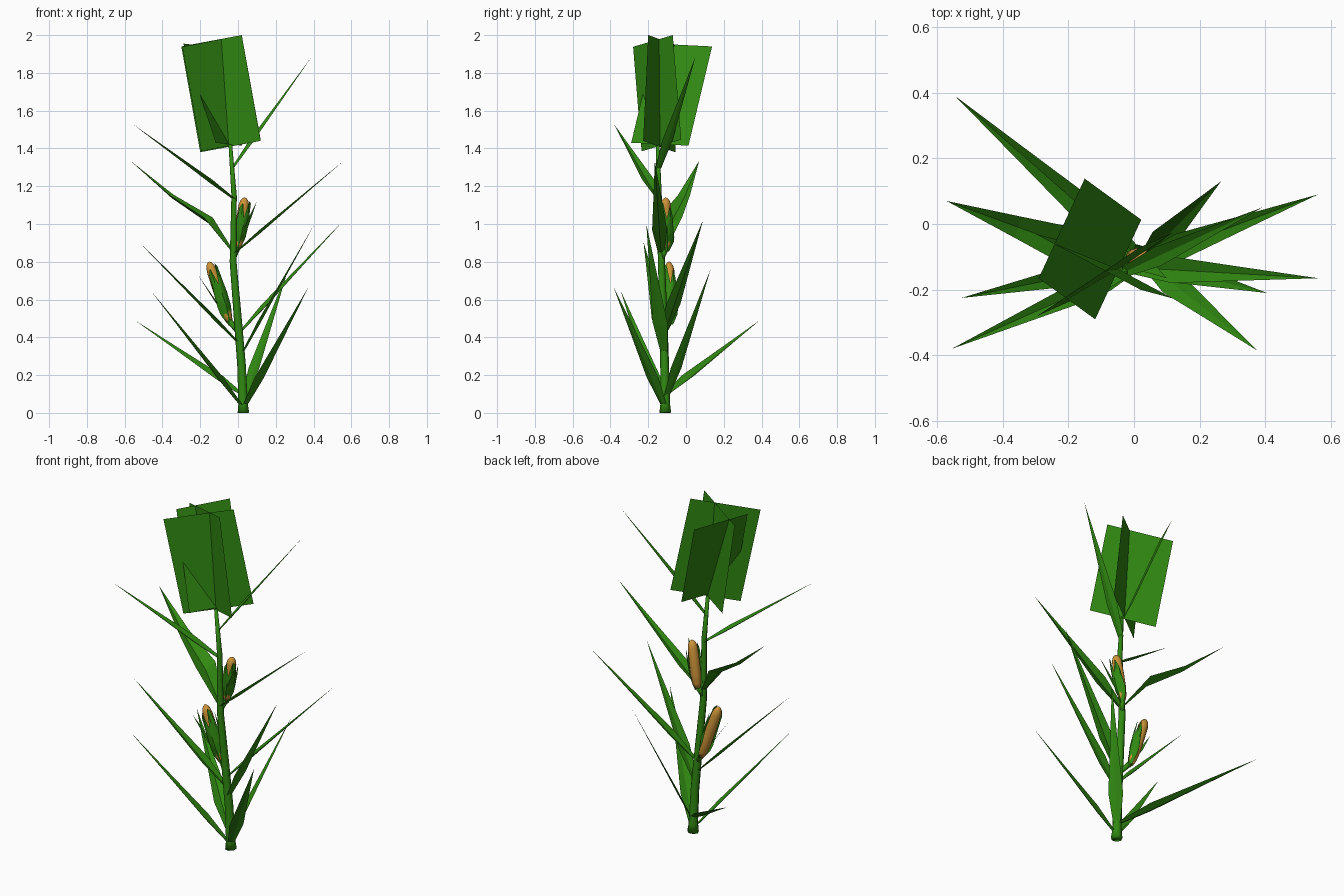
import bpy, bmesh, math
from mathutils import Vector as V

if "Cube" in bpy.data.objects:
    bpy.data.objects.remove(bpy.data.objects["Cube"])


def material(name, rgb):
    m = bpy.data.materials.new(name)
    m.diffuse_color = (*rgb, 1)
    m.use_nodes = True
    m.node_tree.nodes["Principled BSDF"].inputs["Base Color"].default_value = m.diffuse_color
    return m


GREEN = material("leaf_green", (0.030, 0.250, 0.006))
GOLD = material("corn_gold", (0.62, 0.30, 0.04))


def make(name, verts, faces, mat, smooth=False):
    me = bpy.data.meshes.new(name)
    me.from_pydata([tuple(v) for v in verts], [], faces)
    bm = bmesh.new()
    bm.from_mesh(me)
    bmesh.ops.recalc_face_normals(bm, faces=bm.faces)
    bm.to_mesh(me)
    bm.free()
    ob = bpy.data.objects.new(name, me)
    bpy.context.collection.objects.link(ob)
    me.materials.append(mat)
    if smooth:
        me.polygons.foreach_set("use_smooth", [True] * len(me.polygons))
    return ob


def tube(name, pts, radii, sides, mat, smooth):
    """Capped tube whose rings are perpendicular to the overall axis."""
    axis = (pts[-1] - pts[0]).normalized()
    u = axis.cross(V((0, 1, 0))).normalized()
    w = axis.cross(u)
    verts, faces = [], []
    for p, r in zip(pts, radii):
        for k in range(sides):
            a = 2 * math.pi * k / sides
            verts.append(p + (u * math.cos(a) + w * math.sin(a)) * r)
    for i in range(len(pts) - 1):
        for k in range(sides):
            k2 = (k + 1) % sides
            faces.append((i * sides + k, i * sides + k2,
                          (i + 1) * sides + k2, (i + 1) * sides + k))
    faces += [tuple(range(sides)),
              tuple(range((len(pts) - 1) * sides, len(pts) * sides))]
    return make(name, verts, faces, mat, smooth)


# Stalk: slightly crooked and tapering
STALK = [V(p) for p in ((.03, -.11, 0), (.028, -.11, .05), (.02, -.113, .25),
                        (0, -.12, .5), (-.025, -.13, .8), (-.02, -.143, 1.15),
                        (-.04, -.15, 1.42))]
tube("stalk", STALK, [.032, .026, .024, .022, .019, .015, .01], 7, GREEN, True)


def stalk_at(z):
    for a, b in zip(STALK, STALK[1:]):
        if z <= b.z:
            return a.lerp(b, (z - a.z) / (b.z - a.z))
    return STALK[-1].copy()


# Long pointed leaves: (tip, base height, width, knee lift)
LEAVES = [
    ((-.545, .39, .49), .09, .09, .0),
    ((-.46, -.345, .645), .02, .08, .0),
    ((.375, -.385, .67), .02, .08, .0),
    ((.265, .13, .76), .06, .08, .0),
    ((-.525, -.225, .905), .36, .08, .0),
    ((.405, -.21, 1.0), .30, .08, .0),
    ((.56, .09, 1.02), .42, .08, .0),
    ((-.57, .07, 1.335), .80, .13, .09),
    ((.56, -.165, 1.335), .84, .08, .0),
    ((-.555, -.38, 1.527), 1.13, .07, .0),
    ((.39, .05, 1.885), 1.29, .06, .0),
]
for i, (tip, z, width, lift) in enumerate(LEAVES):
    tip, base = V(tip), stalk_at(z)
    d = tip - base
    side = V((-d.y, d.x, 0)).normalized()
    rows = [(0, .032), (.24, width), (.6, width * .52)]
    verts, faces = [], []
    for t, wd in rows:
        mid = base + d * t + V((0, 0, lift * max(0, 1 - abs(t - .24) / .5)))
        fold = V((0, 0, wd * .12))
        verts += [mid + side * wd / 2 + fold, mid - fold, mid - side * wd / 2 + fold]
    verts.append(tip)
    for r in (0, 3):
        for c in (0, 1):
            faces.append((r + c, r + c + 1, r + c + 4, r + c + 3))
    faces += [(6, 7, 9), (7, 8, 9)]
    make(f"leaf_{i + 1}", verts, faces, GREEN)

# Tassel: three crossing flat cards, each from two top corners and one lower
CARDS = [((.02, -.20, 2.0), (-.30, -.03, 1.94), (-.20, -.057, 1.38)),
         ((.02, -.07, 2.0), (-.295, -.28, 1.938), (-.195, -.235, 1.385)),
         ((-.15, .138, 1.94), (-.29, -.165, 1.955), (-.118, -.29, 1.43))]
for i, card in enumerate(CARDS):
    a, b, c = map(V, card)
    make(f"tassel_card_{i + 1}", [a, b, c, a + c - b], [(0, 1, 2, 3)], GREEN)

# Ears: rounded cob, open husk and a small leaf at the foot of each ear
EARS = [("upper", (-.005, -.10, .87), (.037, -.108, 1.14), (.10, -.165, 1.12)),
        ("lower", (-.045, -.08, .48), (-.155, -.09, .80), (-.215, -.12, .735))]
for name, foot, top, tip in EARS:
    foot, top, tip = V(foot), V(top), V(tip)
    axis = top - foot
    prof = [(0, .016), (.1, .024), (.3, .029), (.6, .029), (.85, .027),
            (.93, .022), (.98, .012), (1, .003)]
    tube(name + "_cob", [foot + axis * t for t, _ in prof],
         [r for _, r in prof], 12, GOLD, True)
    # husk wraps the +x / -y side, jagged on top
    n = axis.normalized()
    u = n.cross(V((0, 1, 0))).cross(n).cross(n).normalized()
    u = u if u.x > 0 else -u
    w = n.cross(u)
    heights = [.35, .8, .9, .62, .95, .9, .6, .85, .7, .3]
    verts, faces = [], []
    for k, h in enumerate(heights):
        a = math.radians(-150 + 26 * k)
        out = u * math.cos(a) + w * math.sin(a)
        for s, r in ((-.06, .014), (.4, .036), (.75, .040), (1, .038)):
            verts.append(foot + axis * (s * h) + out * r)
    for k in range(len(heights) - 1):
        for j in range(3):
            q = k * 4 + j
            faces.append((q, q + 4, q + 5, q + 1))
    make(name + "_husk", verts, faces, GREEN)
    # small leaf
    d = tip - foot
    side = V((-d.y, d.x, 0)).normalized() * .02
    mid = foot + d * .45
    make(name + "_ear_leaf", [foot, mid + side, tip, mid - side], [(0, 1, 2, 3)], GREEN)
    # short stem joining the ear to the stalk
    tube(name + "_ear_stem", [stalk_at(foot.z - .06), foot + axis * .04],
         [.012, .016], 6, GREEN, True)
